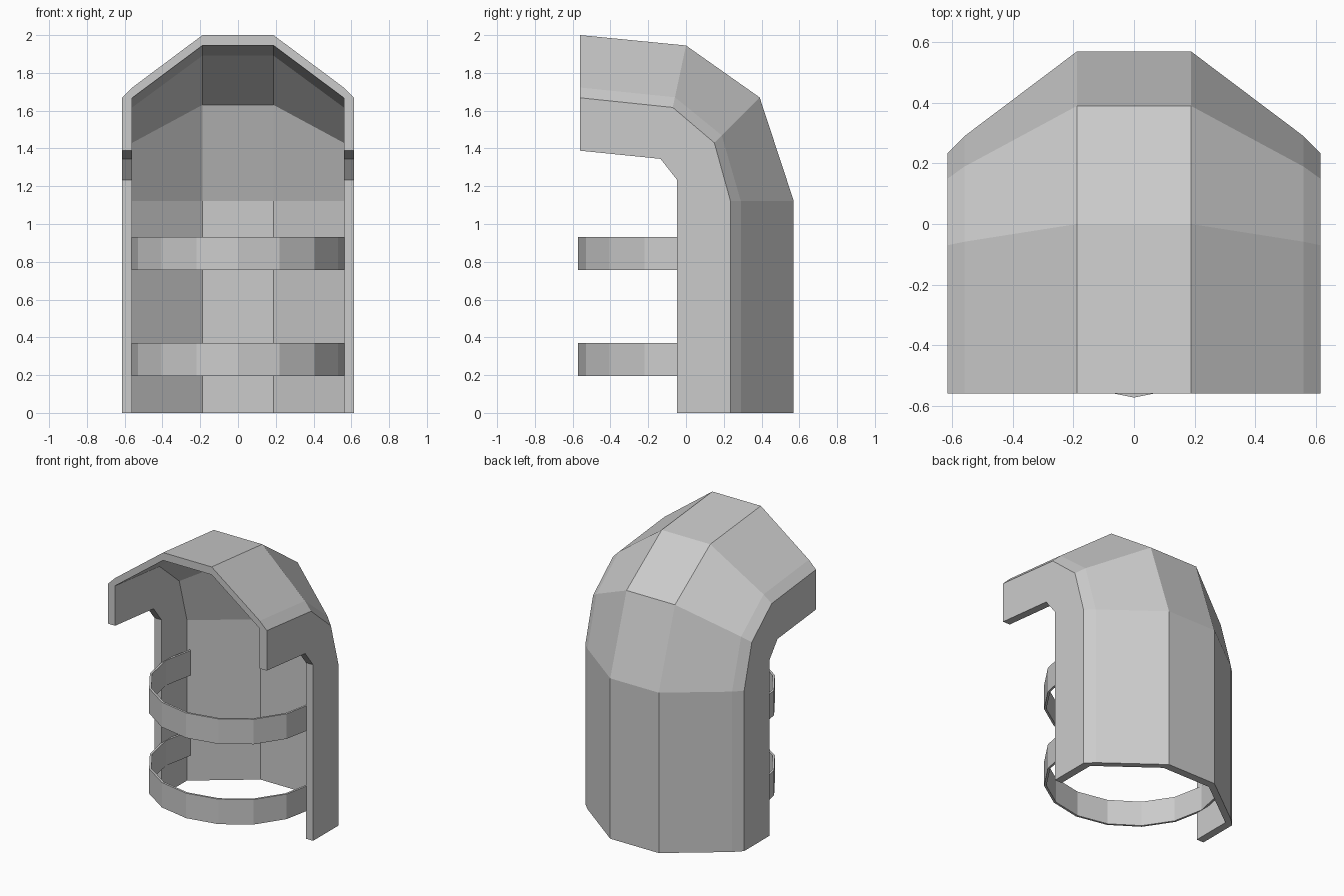
import bpy, bmesh, math
from mathutils import Vector

if "Cube" in bpy.data.objects:
    bpy.data.objects.remove(bpy.data.objects["Cube"])


def sweep(name, rings):
    """Skin closed cross-sections into a capped, flat-shaded solid."""
    bm = bmesh.new()
    loops = [[bm.verts.new(p) for p in ring] for ring in rings]
    n = len(loops[0])
    for a, b in zip(loops, loops[1:]):
        for i in range(n):
            j = (i + 1) % n
            bm.faces.new((a[i], a[j], b[j], b[i]))
    # End caps, split into quads that pair outer with inner points
    for loop in (loops[0], loops[-1]):
        if n == 4:
            bm.faces.new(loop)
        else:
            out, inn = loop[:8], loop[8:][::-1]
            for o, k in ((0, 0), (4, 3), (6, 4)):
                if o == 4:
                    bm.faces.new((out[4], out[5], inn[4], inn[3]))
            bm.faces.new((out[0], out[1], inn[1], inn[0]))
            bm.faces.new((out[1], out[2], inn[1]))
            bm.faces.new((out[2], out[3], inn[2], inn[1]))
            bm.faces.new((out[3], out[4], inn[3], inn[2]))
            bm.faces.new((out[5], out[6], inn[4]))
            bm.faces.new((out[6], out[7], inn[5], inn[4]))
    bmesh.ops.recalc_face_normals(bm, faces=bm.faces)
    mesh = bpy.data.meshes.new(name)
    bm.to_mesh(mesh)
    bm.free()
    obj = bpy.data.objects.new(name, mesh)
    bpy.context.collection.objects.link(obj)
    return obj


# Hooded shell: (y, z) of crown, side seam and rim at each station
stations = [
    ((0.57, 0.0), (0.235, 0.0), (-0.047, 0.0)),
    ((0.57, 1.123), (0.235, 1.123), (-0.047, 1.123)),
    ((0.39, 1.67), (0.15, 1.43), (-0.047, 1.233)),
    ((0.0, 1.945), (-0.07, 1.617), (-0.135, 1.345)),
    ((-0.56, 2.0), (-0.56, 1.668), (-0.56, 1.388)),
]
# Half profile: x and depth (0 crown, 1 side seam, 2 rim)
outer = [(0.615, 2), (0.615, 1), (0.56, 0.836), (0.188, 0)]
inner = [(0.56, 2), (0.56, 1), (0.188, 0.164)]


def mirrored(half):
    return half + [(-x, t) for x, t in reversed(half)]


profile = mirrored(outer) + mirrored(inner)[::-1]


def station_ring(st):
    crown, side, rim = (Vector((0, y, z)) for y, z in st)
    ring = []
    for x, t in profile:
        p = crown.lerp(side, t) if t <= 1 else side.lerp(rim, t - 1)
        ring.append((x, p.y, p.z))
    return ring


sweep("hooded_shell", [station_ring(s) for s in stations])

# Two curved front straps, ends tucked inside the shell
R_OUT, R_IN = 0.573, 0.558
for name, z0, z1 in (("lower_strap", 0.195, 0.37), ("upper_strap", 0.757, 0.932)):
    rings = []
    for i in range(-1, 10):
        a = math.radians(180 + 22.5 * i)
        c, s = math.cos(a), math.sin(a)
        rings.append([(r * c, r * s, z) for r, z in
                      ((R_OUT, z0), (R_OUT, z1), (R_IN, z1), (R_IN, z0))])
    sweep(name, rings)
